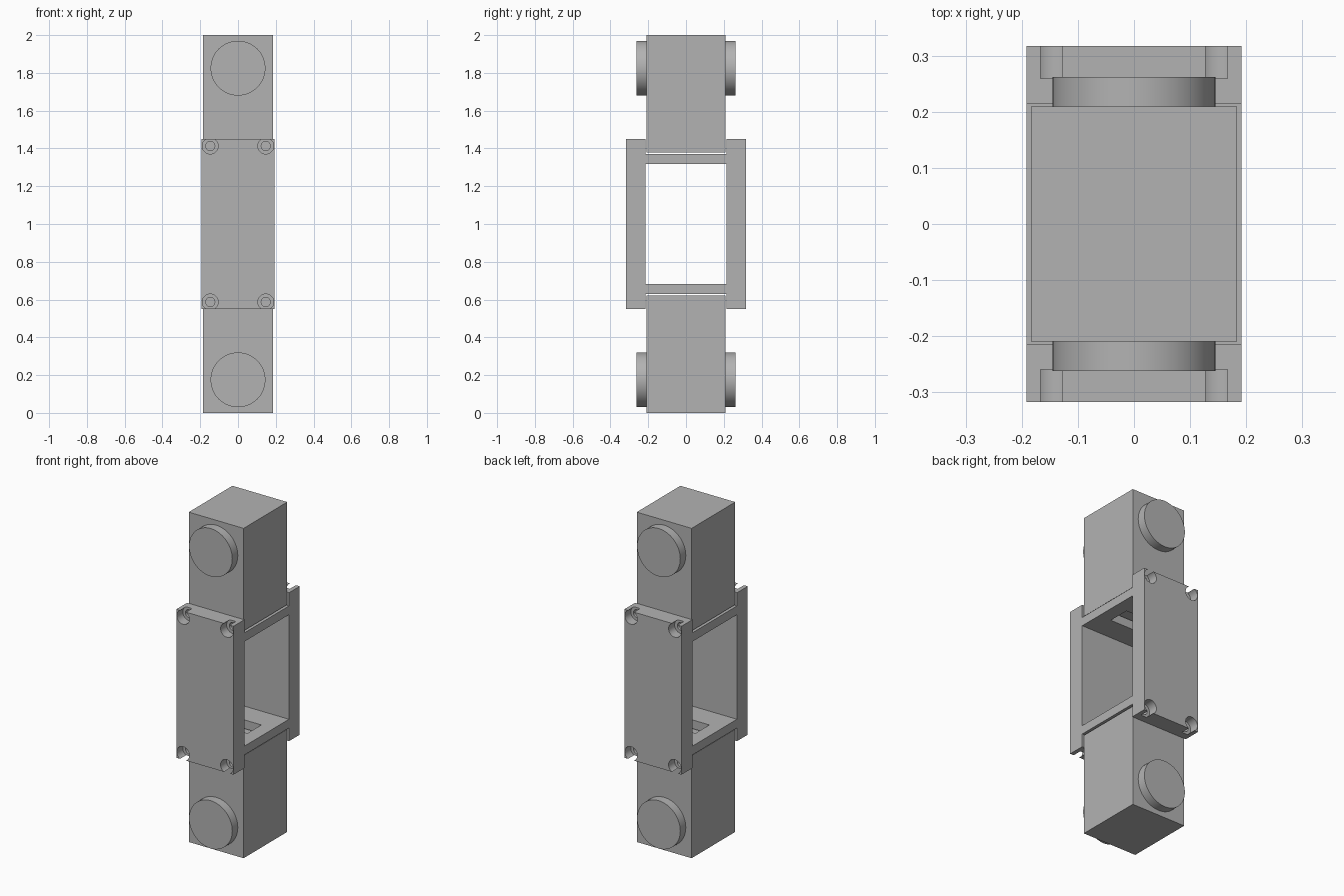
import bpy
import math

if "Cube" in bpy.data.objects:
    bpy.data.objects.remove(bpy.data.objects["Cube"], do_unlink=True)

# One plain grey for the whole assembly
grey = bpy.data.materials.new("grey")
grey.use_nodes = True
colour = (0.45, 0.45, 0.45, 1)
grey.diffuse_color = colour
grey.node_tree.nodes["Principled BSDF"].inputs["Base Color"].default_value = colour


def finish(name):
    obj = bpy.context.object
    obj.name = name
    obj.data.materials.append(grey)
    bpy.ops.object.transform_apply(location=False, rotation=True, scale=True)
    return obj


def box(name, size, centre):
    bpy.ops.mesh.primitive_cube_add(size=1, location=centre)
    bpy.context.object.scale = size
    return finish(name)


def cylinder_y(name, radius, depth, centre):
    bpy.ops.mesh.primitive_cylinder_add(vertices=64, radius=radius, depth=depth,
                                        location=centre, rotation=(math.pi / 2, 0, 0))
    return finish(name)


def smooth(obj):
    bpy.ops.object.select_all(action='DESELECT')
    obj.select_set(True)
    bpy.context.view_layer.objects.active = obj
    bpy.ops.object.shade_smooth_by_angle(angle=math.radians(30))


def cut(target, cutter):
    mod = target.modifiers.new("cut", 'BOOLEAN')
    mod.operation = 'DIFFERENCE'
    mod.solver = 'EXACT'
    mod.object = cutter
    bpy.context.view_layer.objects.active = target
    bpy.ops.object.modifier_apply(modifier=mod.name)
    bpy.data.objects.remove(cutter, do_unlink=True)


# Centre frame: side plates joined by two crossbars
frame = box("centre_frame", (0.384, 0.634, 0.9), (0, 0, 1))
cut(frame, box("window_cutter", (1, 0.428, 0.634), (0, 0, 1)))
for s in (-1, 1):
    cut(frame, box("channel_cutter", (1, 0.428, 0.2), (0, 0, 1 + s * 0.47)))
cut(frame, box("port_cutter", (0.22, 0.134, 1), (0, 0, 1)))

# Counterbored screw holes near the plate corners, breaking the plate ends
for x in (-0.147, 0.147):
    for y in (-1, 1):
        for z in (1 - 0.413, 1 + 0.413):
            cut(frame, cylinder_y("bore_cutter", 0.042, 0.1, (x, y * 0.309, z)))
            cut(frame, cylinder_y("screw_cutter", 0.024, 0.2, (x, y * 0.27, z)))
smooth(frame)

# End blocks with a round boss on the front and back
for s, end in ((-1, "lower"), (1, "upper")):
    box(end + "_block", (0.368, 0.418, 0.622), (0, 0, 1 + s * 0.689))
    for y, side in ((-1, "front"), (1, "back")):
        boss = cylinder_y(f"{end}_{side}_boss", 0.145, 0.054, (0, y * 0.235, 1 + s * 0.825))
        smooth(boss)
